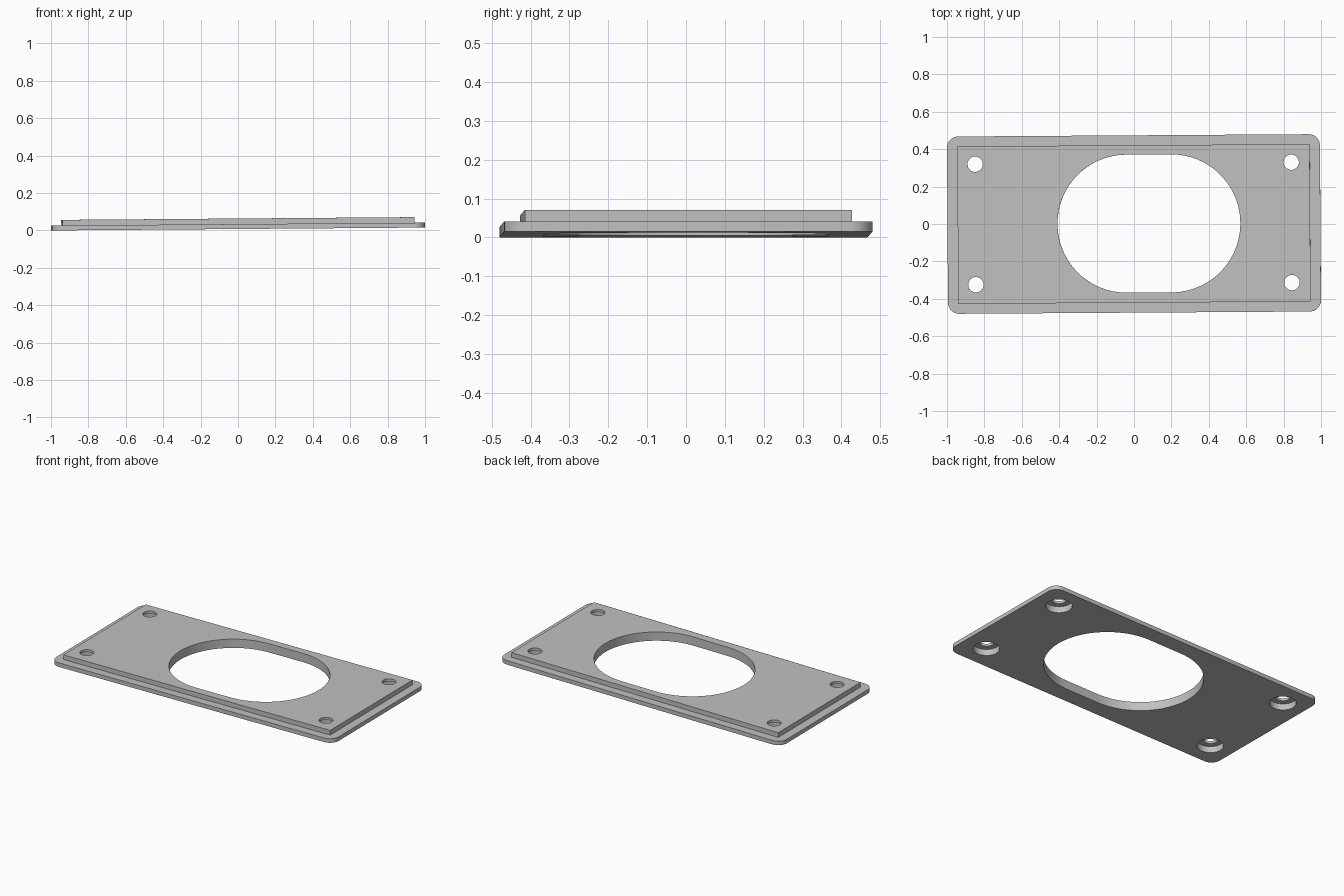
import bpy, bmesh
from math import pi, cos, sin
from mathutils import Vector

if "Cube" in bpy.data.objects:
    bpy.data.objects.remove(bpy.data.objects["Cube"])

grey = bpy.data.materials.new("plate grey")
grey.use_nodes = True
colour = (0.53, 0.53, 0.53, 1)
grey.diffuse_color = colour
grey.node_tree.nodes["Principled BSDF"].inputs["Base Color"].default_value = colour


def rounded(hx, hy, r, steps, cx=0, cy=0):
    """Outline of a rectangle with round corners (a circle when hx = hy = r)."""
    pts = []
    for k, (sx, sy) in enumerate([(1, 1), (-1, 1), (-1, -1), (1, -1)]):
        for i in range(steps + 1):
            a = (k + i / steps) * pi / 2
            p = Vector((cx + sx * (hx - r) + r * cos(a), cy + sy * (hy - r) + r * sin(a)))
            if not pts or (p - pts[-1]).length > 1e-5:
                pts.append(p)
    if (pts[0] - pts[-1]).length < 1e-5:
        pts.pop()
    return pts


def prism(name, outline, z0, z1):
    """Closed solid made by raising an outline from z0 to z1."""
    bm = bmesh.new()
    base = bm.faces.new([bm.verts.new((p.x, p.y, z0)) for p in outline])
    top = bmesh.ops.extrude_face_region(bm, geom=[base])["geom"]
    bmesh.ops.translate(bm, vec=(0, 0, z1 - z0),
                        verts=[v for v in top if isinstance(v, bmesh.types.BMVert)])
    bmesh.ops.recalc_face_normals(bm, faces=bm.faces)
    mesh = bpy.data.meshes.new(name)
    bm.to_mesh(mesh)
    bm.free()
    mesh.materials.append(grey)
    ob = bpy.data.objects.new(name, mesh)
    bpy.context.collection.objects.link(ob)
    return ob


def combine(target, other, operation):
    mod = target.modifiers.new(operation.title(), 'BOOLEAN')
    mod.operation = operation
    mod.solver = 'EXACT'
    mod.object = other
    bpy.context.view_layer.objects.active = target
    bpy.ops.object.modifier_apply(modifier=mod.name)
    bpy.data.objects.remove(other)


FLANGE, HEIGHT, BORE = 0.026, 0.056, 0.04

# Flange with round corners, and the square raised panel on it
plate = prism("cover_plate", rounded(0.997, 0.474, 0.06, 12), 0, FLANGE)
panel = prism("raised_panel", rounded(0.942, 0.421, 0, 1), FLANGE / 2, HEIGHT)
combine(plate, panel, 'UNION')

# Large oblong opening, a little off centre
opening = prism("opening_cutter", rounded(0.489, 0.369, 0.369, 24, 0.08, 0.002), -0.1, 0.2)
combine(plate, opening, 'DIFFERENCE')

# Screw holes, counterbored from below
for sx in (-1, 1):
    for sy in (-1, 1):
        x, y = sx * 0.845 - 0.002, sy * 0.322 + 0.003
        for r, top in ((0.041, 0.2), (0.077, BORE)):
            cutter = prism("hole_cutter", rounded(r, r, r, 10, x, y), -0.1, top)
            combine(plate, cutter, 'DIFFERENCE')

# Smooth the curved walls, keep the edges sharp
bpy.ops.object.select_all(action='DESELECT')
plate.select_set(True)
bpy.context.view_layer.objects.active = plate
bpy.ops.object.shade_smooth_by_angle(angle=pi / 6)

# Slight tilt, resting on the ground at its lowest edge
plate.rotation_euler = (0, -0.0078, 0.0065)
plate.location.z = 0.0078
